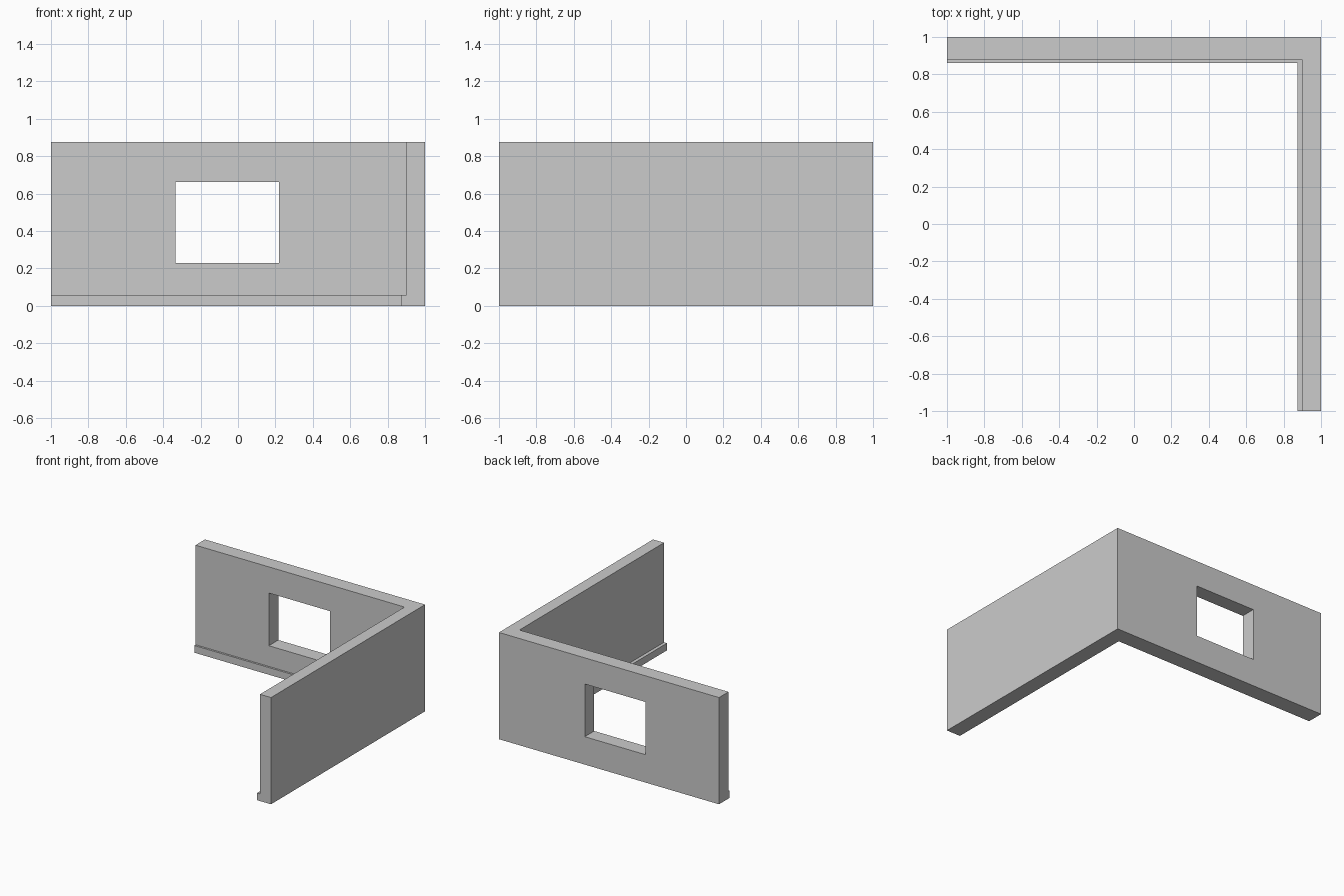
import bpy, bmesh

if "Cube" in bpy.data.objects:
    bpy.data.objects.remove(bpy.data.objects["Cube"])

HEIGHT, SKIRT_H = 0.877, 0.059
OUTER, INNER, SKIRT = (1.0, 1.0), (0.9, 0.877), (0.873, 0.861)  # (x of side wall, y of back wall)


def new_object(name, bm):
    bmesh.ops.recalc_face_normals(bm, faces=bm.faces)
    mesh = bpy.data.meshes.new(name)
    bm.to_mesh(mesh)
    bm.free()
    obj = bpy.data.objects.new(name, mesh)
    bpy.context.collection.objects.link(obj)
    return obj


# Corner walls: wall-and-skirting cross-section swept round the mitred corner
profile = [(OUTER, 0), (OUTER, HEIGHT), (INNER, HEIGHT),
           (INNER, SKIRT_H), (SKIRT, SKIRT_H), (SKIRT, 0)]
stations = [lambda x, y: (-1, y), lambda x, y: (x, y), lambda x, y: (x, -1)]
bm = bmesh.new()
rings = [[bm.verts.new((*place(*p), z)) for p, z in profile] for place in stations]
n = len(profile)
for a, b in zip(rings, rings[1:]):
    for i in range(n):
        j = (i + 1) % n
        bm.faces.new((a[i], a[j], b[j], b[i]))
bm.faces.new(rings[0])
bm.faces.new(rings[-1])
walls = new_object("corner_walls", bm)

# Window opening cutter through the back wall
x0, x1, z0, z1 = -0.334, 0.220, 0.229, 0.662
bm = bmesh.new()
bmesh.ops.create_cube(bm, size=1)
bmesh.ops.scale(bm, vec=(x1 - x0, 0.5, z1 - z0), verts=bm.verts)
bmesh.ops.translate(bm, vec=((x0 + x1) / 2, 0.95, (z0 + z1) / 2), verts=bm.verts)
cutter = new_object("window_cutter", bm)
cutter.hide_render = True
cutter.display_type = 'WIRE'

# Cut the window
cut = walls.modifiers.new("window_opening", 'BOOLEAN')
cut.operation = 'DIFFERENCE'
cut.solver = 'EXACT'
cut.object = cutter
